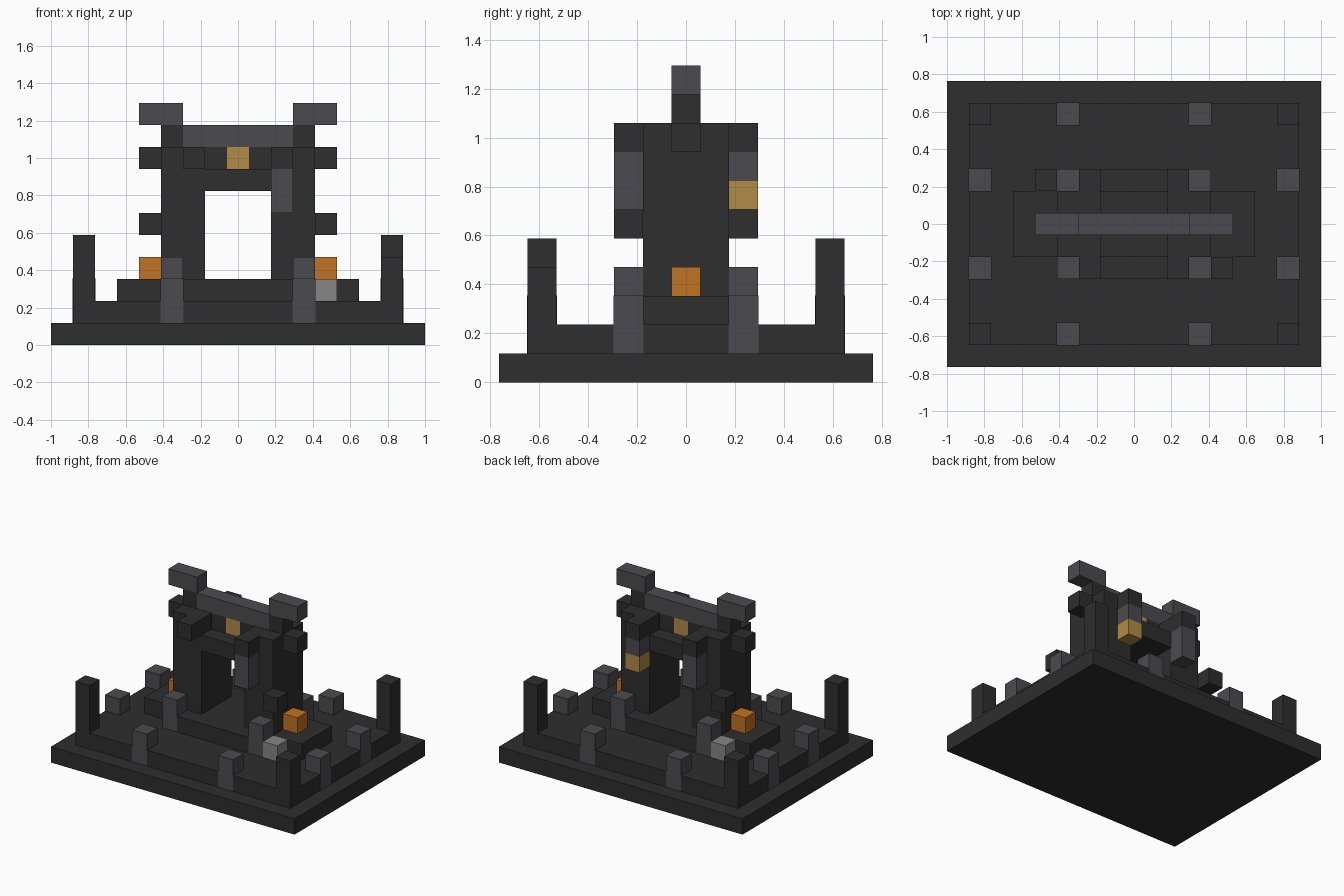
import bpy

U = 2 / 17  # edge length of one block

if "Cube" in bpy.data.objects:
    bpy.data.objects.remove(bpy.data.objects["Cube"], do_unlink=True)


def material(name, rgb):
    """Flat material from display colour values in 0..255."""
    lin = [((c / 255 + 0.055) / 1.055) ** 2.4 for c in rgb]
    mat = bpy.data.materials.new(name)
    mat.use_nodes = True
    mat.diffuse_color = (*lin, 1)
    bsdf = mat.node_tree.nodes["Principled BSDF"]
    bsdf.inputs["Base Color"].default_value = (*lin, 1)
    bsdf.inputs["Roughness"].default_value = 0.9
    return mat


DARK = material("dark stone", (46, 46, 46))
GREY = material("grey stone", (75, 74, 79))
PALE = material("pale stone", (134, 134, 134))
ORANGE = material("orange glow", (192, 114, 35))
GOLD = material("gold block", (177, 139, 72))


def box(name, mat, x, y, z, grow=0.0):
    """Box over inclusive block ranges; x and y count from the centre block."""
    spans = [(r, r) if isinstance(r, int) else r for r in (x, y, z)]
    size = [(b - a + 1) * U + grow for a, b in spans]
    centre = [(a + b) / 2 * U for a, b in spans]
    centre[2] += U / 2
    bpy.ops.mesh.primitive_cube_add(size=1, location=centre)
    obj = bpy.context.object
    obj.name = name
    obj.scale = size
    obj.data.materials.append(mat)
    return obj


# Stepped base
box("base_slab", DARK, (-8, 8), (-6, 6), 0)
box("terrace", DARK, (-7, 7), (-5, 5), 1)
box("plinth", DARK, (-5, 5), (-1, 1), 2)

for s in (-1, 1):
    # Steps and gate pillars
    box("gate_step", DARK, (-2, 2), 2 * s, 2)
    box("gate_pillar", DARK, (2, 3) if s > 0 else (-3, -2), (-1, 1), (3, 8))
    # Side glow blocks and finials
    box("side_glow", ORANGE, 4 * s, 0, 3)
    box("side_finial", DARK, 4 * s, 0, 8)
    # Roof beam ends and raised tips
    box("beam_end", DARK, 3 * s, 0, 9)
    box("beam_tip", GREY, (3, 4) if s > 0 else (-4, -3), 0, 10)
    # Lintel shoulders beside the gold block
    box("lintel_shoulder", DARK, s, 0, 8)
    # Blocks on opposite corners of the gate
    box("pale_block", PALE, 4 * s, -2 * s, 2)
    box("floating_block", DARK, 4 * s, -2 * s, 5)
    box("hanging_column", GREY, 2 * s, -2 * s, (6, 7))
    for t in (-1, 1):
        box("corner_post", DARK, 7 * s, 5 * t, (2, 4 if s == t else 3))
        # Edge posts stand slightly proud of the terrace wall
        box("long_edge_post", GREY, 3 * s, 5 * t, (1, 2), 0.004)
        box("short_edge_post", GREY, 7 * s, 2 * t, (1, 2), 0.004)
        box("gate_post", GREY, 3 * s, 2 * t, (2, 3))
        box("pillar_cap", DARK, 2 * s, 2 * t, 8)

# Lintel, gold centre and roof beam
box("lintel", DARK, (-1, 1), (-1, 1), 7)
box("gold_centre", GOLD, 0, 0, 8)
box("roof_beam", GREY, (-2, 2), 0, 9)

# Hanging lantern at the back
box("lantern_hanger", GREY, 2, 2, 7)
box("lantern", GOLD, 2, 2, 6)
